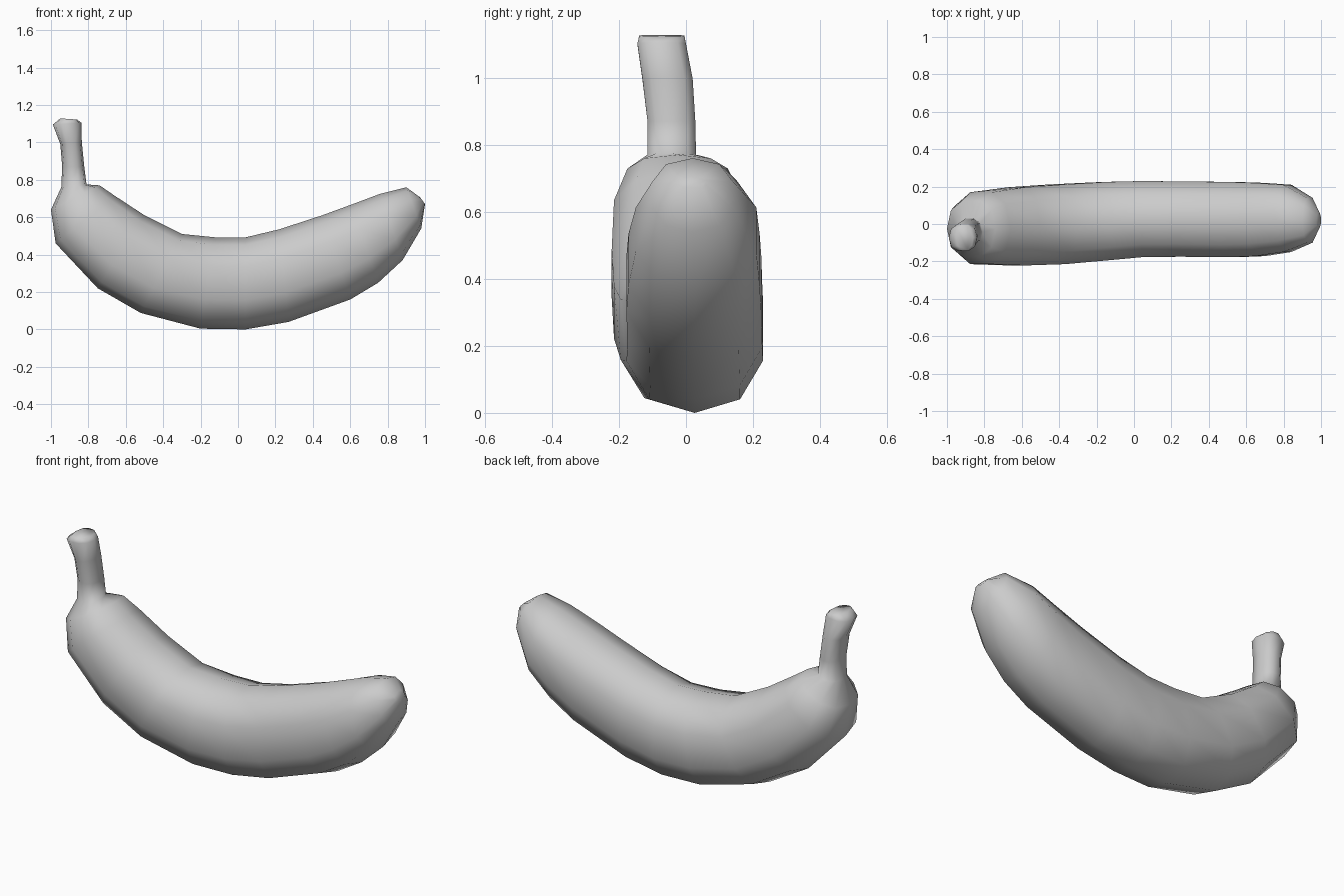
import bpy, bmesh, math
from mathutils import Vector

SIDES = 10

# Cross-sections from stem tip to blossom end:
# outer edge x, z | inner edge x, z | y min, y max
RINGS = [
    (-0.95, 1.128, -0.86, 1.122, -0.14, -0.005),
    (-0.99, 1.095, -0.838, 1.105, -0.145, 0.0),
    (-0.95, 0.99, -0.835, 1.0, -0.13, 0.02),
    (-0.94, 0.87, -0.822, 0.87, -0.115, 0.028),
    (-0.945, 0.76, -0.81, 0.775, -0.115, 0.03),
    (-1.0, 0.64, -0.74, 0.77, -0.175, 0.125),
    (-0.975, 0.46, -0.66, 0.715, -0.215, 0.17),
    (-0.75, 0.22, -0.5, 0.61, -0.222, 0.197),
    (-0.52, 0.088, -0.3, 0.51, -0.215, 0.212),
    (-0.2, 0.004, -0.12, 0.492, -0.195, 0.225),
    (0.04, 0.0, 0.04, 0.492, -0.178, 0.23),
    (0.27, 0.04, 0.22, 0.535, -0.175, 0.228),
    (0.6, 0.16, 0.45, 0.61, -0.178, 0.225),
    (0.75, 0.25, 0.6, 0.665, -0.172, 0.22),
    (0.88, 0.37, 0.76, 0.725, -0.15, 0.21),
    (0.98, 0.54, 0.9, 0.76, -0.10, 0.14),
    (1.0, 0.67, 0.975, 0.705, -0.02, 0.06),
]


def soft(v, p=0.85):
    return math.copysign(abs(v) ** p, v)


# Banana skin: rounded rings bridged along the curve
bm = bmesh.new()
rings = []
for ox, oz, ix, iz, y0, y1 in RINGS:
    outer, inner = Vector((ox, 0, oz)), Vector((ix, 0, iz))
    mid, half = (outer + inner) / 2, (outer - inner) / 2
    yc, hy = (y0 + y1) / 2, (y1 - y0) / 2 / 0.96
    ring = []
    for k in range(SIDES):
        a = 2 * math.pi * k / SIDES
        p = mid + half * soft(math.cos(a))
        p.y = yc + hy * soft(math.sin(a))
        ring.append(bm.verts.new(p))
    rings.append(ring)
for r, s in zip(rings, rings[1:]):
    for k in range(SIDES):
        n = (k + 1) % SIDES
        bm.faces.new((r[k], r[n], s[n], s[k]))

# End caps
bm.faces.new(rings[0])
bm.faces.new(rings[-1])
bmesh.ops.recalc_face_normals(bm, faces=bm.faces)
for f in bm.faces:
    f.smooth = True

mesh = bpy.data.meshes.new("banana")
bm.to_mesh(mesh)
bm.free()
bpy.context.collection.objects.link(bpy.data.objects.new("banana", mesh))
